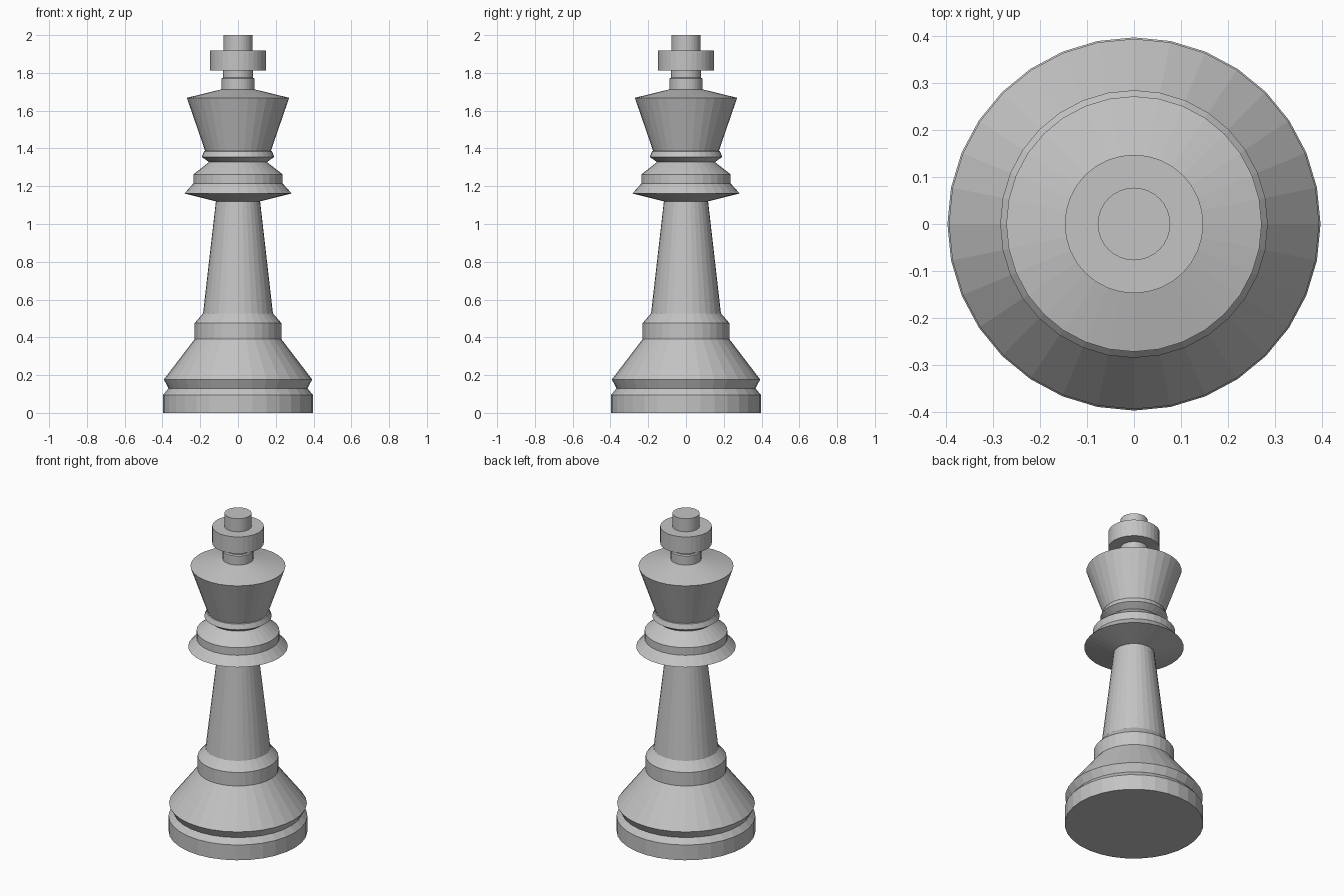
import bpy
import bmesh
import math

if "Cube" in bpy.data.objects:
    bpy.data.objects.remove(bpy.data.objects["Cube"])

SIDES = 32

mat = bpy.data.materials.new("plain grey")
mat.diffuse_color = (0.55, 0.55, 0.55, 1.0)
mat.use_nodes = True
mat.node_tree.nodes["Principled BSDF"].inputs["Base Color"].default_value = mat.diffuse_color


def lathe(name, profile):
    """Spin (radius, height) points around z; radius 0 closes the end."""
    bm = bmesh.new()
    rings = []
    for r, z in profile:
        if r == 0:
            rings.append(None)
            continue
        rings.append([bm.verts.new((r * math.cos(2 * math.pi * i / SIDES),
                                    r * math.sin(2 * math.pi * i / SIDES), z))
                      for i in range(SIDES)])
    for low, high in zip(rings, rings[1:]):
        if low is None:
            bm.faces.new(high[::-1])
        elif high is None:
            bm.faces.new(low)
        else:
            for i in range(SIDES):
                j = (i + 1) % SIDES
                bm.faces.new((low[i], low[j], high[j], high[i]))
    mesh = bpy.data.meshes.new(name)
    bm.to_mesh(mesh)
    bm.free()
    mesh.materials.append(mat)
    obj = bpy.data.objects.new(name, mesh)
    bpy.context.collection.objects.link(obj)
    return obj


# Parts share their rims, so the piece forms one continuous skin
# Foot disc with the groove above it
lathe("base", [(0, 0), (0.396, 0), (0.396, 0.096), (0.368, 0.13)])
# Flared skirt and band under the shaft
lathe("skirt", [(0.368, 0.13), (0.393, 0.177), (0.23, 0.39),
                (0.23, 0.475), (0.185, 0.527)])
# Tapered shaft
lathe("shaft", [(0.185, 0.527), (0.117, 1.12)])
# Wide collar, stepped
lathe("collar", [(0.117, 1.12), (0.284, 1.162), (0.236, 1.215),
                 (0.236, 1.263), (0.153, 1.328)])
# Thin ring under the head
lathe("neck_ring", [(0.153, 1.328), (0.192, 1.355), (0.18, 1.385), (0.174, 1.387)])
# Flared head with sloping top
lathe("head", [(0.174, 1.387), (0.271, 1.668), (0.087, 1.713)])
# Stem, disc and peg on top
lathe("finial", [(0.087, 1.713), (0.087, 1.77), (0.079, 1.775), (0.079, 1.813),
                 (0.147, 1.813), (0.147, 1.918),
                 (0.077, 1.918), (0.077, 2.0), (0, 2.0)])
